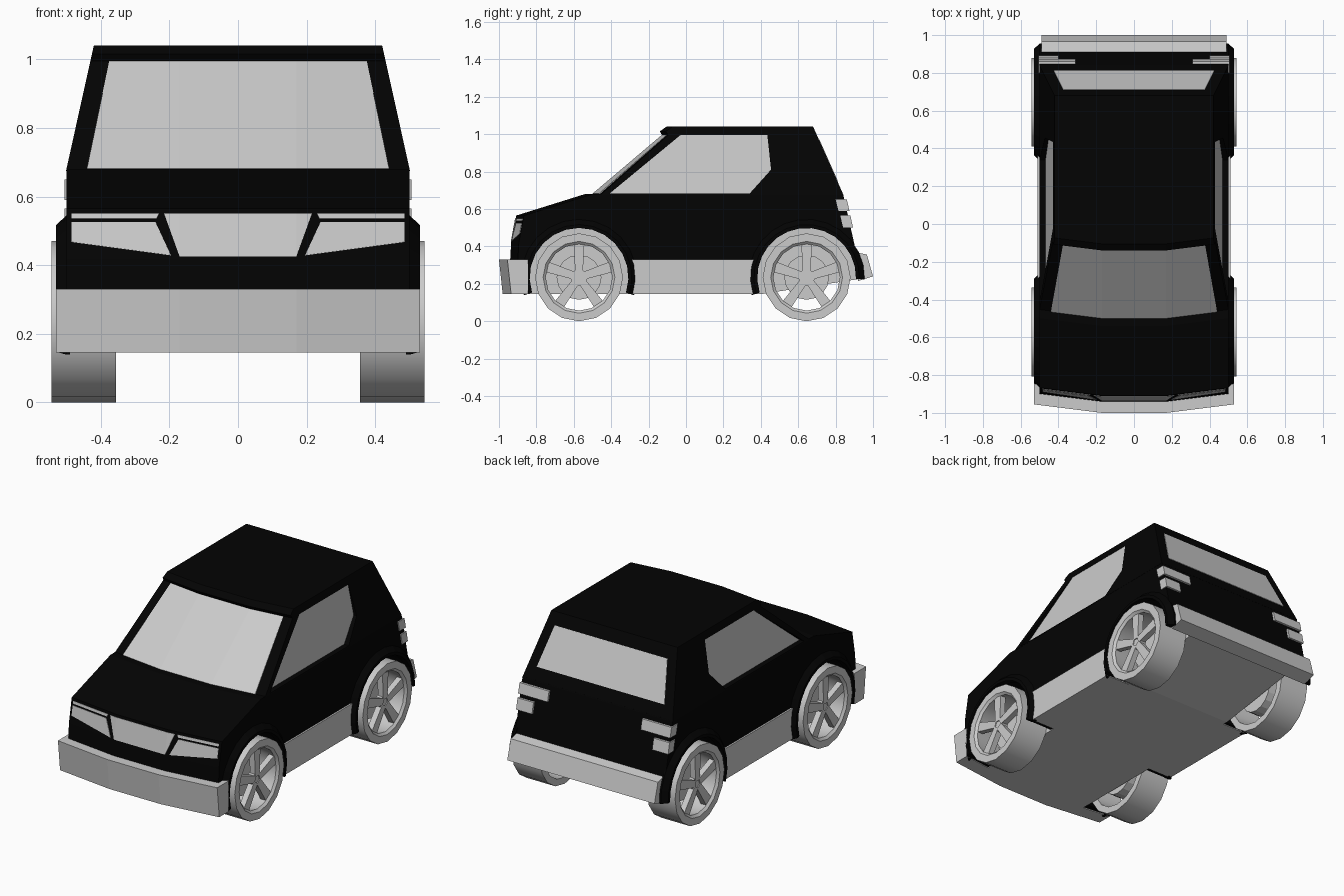
import bpy, bmesh
from math import sin, cos, pi, radians

if "Cube" in bpy.data.objects:
    bpy.data.objects.remove(bpy.data.objects["Cube"])

BLACK = bpy.data.materials.new("black_paint")
BLACK.diffuse_color = (0.001, 0.001, 0.001, 1)
BLACK.use_nodes = True
BLACK.node_tree.nodes["Principled BSDF"].inputs["Base Color"].default_value = BLACK.diffuse_color
WHEELS = {"front": -0.572, "rear": 0.645}
WHEEL_Z = 0.235
FLAT = 0.17  # half width of the straight centre of the bowed front


def bow(x):
    return max(0, abs(x) - FLAT) * 0.125


def finish(name, bm, black=False, mirror=False, smooth=False):
    bmesh.ops.recalc_face_normals(bm, faces=bm.faces)
    me = bpy.data.meshes.new(name)
    bm.to_mesh(me)
    bm.free()
    ob = bpy.data.objects.new(name, me)
    bpy.context.collection.objects.link(ob)
    if black:
        me.materials.append(BLACK)
    if smooth:
        bpy.ops.object.select_all(action="DESELECT")
        ob.select_set(True)
        bpy.context.view_layer.objects.active = ob
        bpy.ops.object.shade_smooth_by_angle(angle=radians(30))
    if mirror:
        ob.modifiers.new("Mirror", "MIRROR").use_mirror_merge = False
    return ob


def loft(name, profile, half_width, black=False):
    """Side profile (y, z) carried across the car, with a bowed front."""
    bm = bmesh.new()
    cols = []
    for k in range(4):
        col = []
        for y, z in profile:
            x = (-half_width(z), -FLAT, FLAT, half_width(z))[k]
            col.append(bm.verts.new((x, y + (bow(x) if y < 0 else 0), z)))
        cols.append(col)
    n = len(profile)
    for a, b in zip(cols, cols[1:]):
        for i in range(n):
            j = (i + 1) % n
            bm.faces.new((a[i], a[j], b[j], b[i]))
    bm.faces.new(cols[0])
    bm.faces.new(cols[-1])
    return finish(name, bm, black)


def bridge(bm, a, b):
    """Closed solid between two matching point loops."""
    a, b = ([bm.verts.new(p) for p in loop] for loop in (a, b))
    bm.faces.new(a)
    bm.faces.new(b)
    for i in range(len(a)):
        j = (i + 1) % len(a)
        bm.faces.new((a[i], a[j], b[j], b[i]))


def add_prism(bm, profile, x0, x1):
    bridge(bm, [(x0, y, z) for y, z in profile], [(x1, y, z) for y, z in profile])


def prism(name, profile, x0, x1, **kw):
    """Side profile (y, z) extruded straight from x0 to x1."""
    bm = bmesh.new()
    add_prism(bm, profile, x0, x1)
    return finish(name, bm, **kw)


def panel(name, points, place, mirror=False, thick=0.006):
    """Thin panel drawn in 2D and laid on a body surface by place(u, v)."""
    bm = bmesh.new()
    bm.faces.new([bm.verts.new((u, 0, v)) for u, v in points])
    for cut in (-FLAT, FLAT):
        bmesh.ops.bisect_plane(bm, geom=bm.verts[:] + bm.edges[:] + bm.faces[:],
                               plane_co=(cut, 0, 0), plane_no=(1, 0, 0))
    for v in bm.verts:
        v.co = place(v.co.x, v.co.z)
    ob = finish(name, bm, mirror=mirror)
    m = ob.modifiers.new("Solidify", "SOLIDIFY")
    m.thickness, m.offset = thick, 0


def sweep(bm, section, cy, a0, a1, steps, closed):
    """Turn a section of (radius, x) points around a wheel axis."""
    rings = []
    for i in range(steps + (0 if closed else 1)):
        t = a0 + (a1 - a0) * i / steps
        rings.append([bm.verts.new((x, cy + r * cos(t), WHEEL_Z + r * sin(t))) for r, x in section])
    n = len(section)
    for a, b in zip(rings, rings[1:] + (rings[:1] if closed else [])):
        for i in range(n):
            j = (i + 1) % n
            bm.faces.new((a[i], a[j], b[j], b[i]))
    if not closed:
        bm.faces.new(rings[0])
        bm.faces.new(rings[-1])


def circle(cy, r, n):
    return [(cy + r * cos(2 * pi * i / n), WHEEL_Z + r * sin(2 * pi * i / n)) for i in range(n)]


def carve(body, name, bm):
    cutter = finish(name, bm, True)
    cutter.hide_render = cutter.hide_viewport = True
    cut = body.modifiers.new("Carve", "BOOLEAN")
    cut.operation, cut.object, cut.solver = "DIFFERENCE", cutter, "EXACT"


# surfaces that carry glass and lamps
def windscreen_face(x, z):
    return (x, -0.498 + (z - 0.68) * 1.181 + bow(x), z)


def nose_face(x, z):
    return (x, -0.935 + (z - 0.42) * 0.186 + bow(x), z)


def side_glass_face(y, z):
    return (0.466 - (z - 0.68) * 0.13, y, z)


def tail_face(x, z):
    return (x, 0.68 + (1.04 - z) * 0.444, z)


# painted body
body = loft("lower_body", [(-0.95, 0.15), (-0.935, 0.42), (-0.908, 0.565), (-0.54, 0.68),
                           (0.84, 0.68), (0.94, 0.235), (0.4, 0.15)], lambda z: 0.5, True)
cabin = loft("cabin", [(-0.50, 0.675), (-0.128, 0.995), (-0.14, 1.015), (-0.105, 1.04),
                       (0.68, 1.04), (0.842, 0.675)], lambda z: 0.5 - (z - 0.68) * 0.222, True)

# wheel wells and side window recesses
bm = bmesh.new()
for cy in WHEELS.values():
    for s in (-1, 1):
        add_prism(bm, circle(cy, 0.272, 20), s * 0.345, s * 0.7)
carve(body, "wheel_well_cutter", bm)

side_window = [(-0.41, 0.682), (-0.03, 0.995), (0.435, 0.995), (0.455, 0.81), (0.34, 0.682)]
bm = bmesh.new()
for s in (-1, 1):
    inner = [side_glass_face(y, z) for y, z in side_window]
    bridge(bm, [(s * x, y, z) for x, y, z in inner], [(s * 0.6, y, z) for x, y, z in inner])
carve(cabin, "side_window_cutter", bm)

# grey lower trim
loft("front_bumper", [(-1.0, 0.33), (-0.98, 0.145), (-0.89, 0.145), (-0.89, 0.33)], lambda z: 0.53)
prism("rear_bumper", [(0.90, 0.37), (0.967, 0.357), (1.0, 0.24), (0.92, 0.215)], -0.49, 0.49)
prism("underbody", [(-0.92, 0.145), (0.4, 0.145), (0.92, 0.225), (0.86, 0.52), (-0.84, 0.52)], -0.352, 0.352)
prism("side_sill", [(-0.29, 0.145), (0.37, 0.145), (0.37, 0.33), (-0.29, 0.33)], 0.34, 0.51, mirror=True)

# wheels and flared arches
for end, cy in WHEELS.items():
    bm = bmesh.new()
    back = -18 if end == "front" else -2
    sweep(bm, [(0.264, 0.49), (0.264, 0.53), (0.282, 0.53), (0.31, 0.5), (0.31, 0.49)],
          cy, radians(back), radians(198), 14, False)
    finish(end + "_arch", bm, True, True)

    bm = bmesh.new()
    sweep(bm, [(0.195, 0.355), (0.235, 0.355), (0.235, 0.543),
               (0.192, 0.543), (0.178, 0.53)], cy, 0, 2 * pi, 16, True)
    finish(end + "_tyre", bm, mirror=True, smooth=True)

    bm = bmesh.new()
    add_prism(bm, circle(cy, 0.045, 10), 0.49, 0.525)
    for k in range(5):
        t = pi / 2 + k * 2 * pi / 5
        add_prism(bm, [(cy + r * cos(t) - w * sin(t), WHEEL_Z + r * sin(t) + w * cos(t))
                       for r, w in ((0.02, -0.02), (0.185, -0.029), (0.185, 0.029), (0.02, 0.02))],
                  0.495, 0.53)
    finish(end + "_spokes", bm, mirror=True)
    prism(end + "_brake_disc", circle(cy, 0.12, 16), 0.36, 0.44, mirror=True)

# glass
panel("windscreen", [(-0.44, 0.68), (0.44, 0.68), (0.375, 0.993), (-0.375, 0.993)], windscreen_face)
panel("rear_window", [(-0.425, 0.747), (0.425, 0.747), (0.375, 0.972), (-0.375, 0.972)], tail_face)
panel("side_window", side_window, side_glass_face, True)

# grille and lamps
panel("grille", [(-0.215, 0.55), (0.215, 0.55), (0.17, 0.425), (-0.17, 0.425)], nose_face)
panel("headlamp_strip", [(0.23, 0.55), (0.485, 0.55), (0.485, 0.535), (0.237, 0.535)], nose_face, True)
panel("headlamp", [(0.24, 0.525), (0.485, 0.525), (0.485, 0.467), (0.195, 0.428)], nose_face, True)
prism("upper_tail_lamp", [(0.80, 0.65), (0.86, 0.65), (0.874, 0.59), (0.815, 0.59)], 0.31, 0.506, mirror=True)
prism("lower_tail_lamp", [(0.825, 0.565), (0.879, 0.565), (0.893, 0.5), (0.84, 0.5)], 0.40, 0.506, mirror=True)
